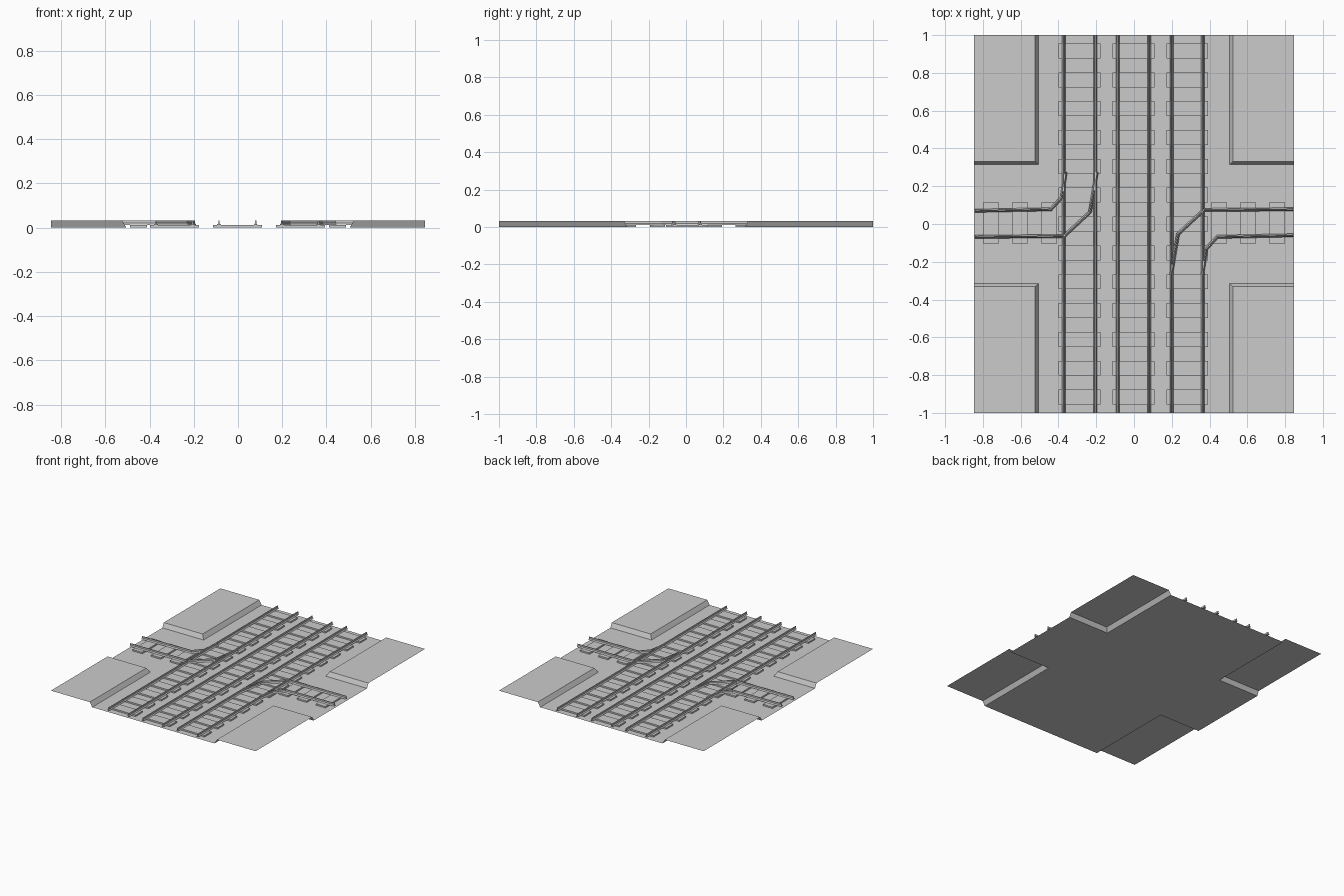
import bpy, bmesh
from mathutils import Vector, Matrix

cube = bpy.data.objects.get("Cube")
if cube:
    bpy.data.objects.remove(cube, do_unlink=True)

grey = bpy.data.materials.new("plain_grey")
grey.use_nodes = True
grey.diffuse_color = (0.6, 0.6, 0.6, 1)
grey.node_tree.nodes["Principled BSDF"].inputs["Base Color"].default_value = (0.6, 0.6, 0.6, 1)

HALF_X, HALF_Y = 0.846, 1.0
KERB = 0.033       # height of the raised corners
TIE_TOP = 0.012
RAIL_TOP = 0.032


def finish(bm, name):
    mesh = bpy.data.meshes.new(name)
    bm.to_mesh(mesh)
    bm.free()
    mesh.materials.append(grey)
    obj = bpy.data.objects.new(name, mesh)
    bpy.context.collection.objects.link(obj)
    return obj


# Ground: flat cross-shaped floor
bm = bmesh.new()
for outer_x, y0, y1 in ((0.505, -HALF_Y, HALF_Y),):
    bm.faces.new([bm.verts.new(p) for p in
                  ((-outer_x, y0, 0), (outer_x, y0, 0), (outer_x, y1, 0), (-outer_x, y1, 0))])
for s in (-1, 1):
    pts = [(s * 0.505, -0.315, 0), (s * HALF_X, -0.315, 0),
           (s * HALF_X, 0.315, 0), (s * 0.505, 0.315, 0)]
    bm.faces.new([bm.verts.new(p) for p in pts[::s]])
finish(bm, "ground")

# Raised corners: open sheet with two mitred slopes each
for sx, side in ((-1, "right"), (1, "left")):
    for sy, end in ((-1, "front"), (1, "back")):
        bm = bmesh.new()

        def v(x, y, z):
            return bm.verts.new((sx * x, sy * y, z))

        foot = [v(0.505, HALF_Y, 0), v(0.505, 0.315, 0), v(HALF_X, 0.315, 0)]
        top = [v(0.525, HALF_Y, KERB), v(0.525, 0.332, KERB), v(HALF_X, 0.332, KERB)]
        faces = [foot[:2] + top[1::-1], foot[1:] + top[:0:-1],
                 top + [v(HALF_X, HALF_Y, KERB)]]
        for f in faces:
            bm.faces.new(f if sx * sy > 0 else f[::-1])
        finish(bm, f"raised_corner_{end}_{side}")


# Ties
def ties(name, centres, size):
    bm = bmesh.new()
    for x, y in centres:
        place = Matrix.Translation((x, y, TIE_TOP / 2 + 0.0005))
        scale = Matrix.Diagonal((*size, TIE_TOP - 0.001, 1))
        bmesh.ops.create_cube(bm, size=1, matrix=place @ scale)
    finish(bm, name)


# Rail: tapered profile swept along a path with mitred bends
PROFILE = ((-0.009, TIE_TOP), (0.009, TIE_TOP), (0.003, 0.02),
           (0.003, RAIL_TOP), (-0.003, RAIL_TOP), (-0.003, 0.02))


def rail(name, path):
    path = [Vector(p) for p in path]
    dirs = [(b - a).normalized() for a, b in zip(path, path[1:])]
    bm = bmesh.new()
    rings = []
    for i, p in enumerate(path):
        d0, d1 = dirs[max(i - 1, 0)], dirs[min(i, len(dirs) - 1)]
        mid = (d0 + d1).normalized()
        side = Vector((mid.y, -mid.x)) / mid.dot(d0)
        rings.append([bm.verts.new((*(p + side * w), z)) for w, z in PROFILE])
    n = len(PROFILE)
    for a, b in zip(rings, rings[1:]):
        for k in range(n):
            bm.faces.new((a[k], a[(k + 1) % n], b[(k + 1) % n], b[k]))
    bm.faces.new(rings[0])
    bm.faces.new(rings[-1])
    bmesh.ops.recalc_face_normals(bm, faces=bm.faces)
    finish(bm, name)


# Three main tracks
for label, centre in (("right", -0.288), ("middle", -0.003), ("left", 0.282)):
    ties(f"{label}_track_ties",
         [(centre, 0.916 - 0.1527 * i) for i in range(13)], (0.222, 0.079))
    for side, off in (("right", -0.083), ("left", 0.083)):
        rail(f"{label}_track_{side}_rail",
             [(centre + off, -HALF_Y), (centre + off, HALF_Y)])

# Side branches: one is the other turned half a circle
outer = [(-0.842, 0.07), (-0.44, 0.078), (-0.382, 0.142), (-0.362, 0.275)]
inner = [(-0.842, -0.068), (-0.37, -0.064), (-0.233, 0.063), (-0.197, 0.275)]
for label, s in (("right", 1), ("left", -1)):
    def turn(p):
        return (s * p[0], 0.005 + s * (p[1] - 0.005))
    ties(f"{label}_branch_ties",
         [turn((-0.757 + 0.1535 * i, 0.005)) for i in range(3)], (0.079, 0.222))
    rail(f"{label}_branch_outer_rail", [turn(p) for p in outer])
    rail(f"{label}_branch_inner_rail", [turn(p) for p in inner])
